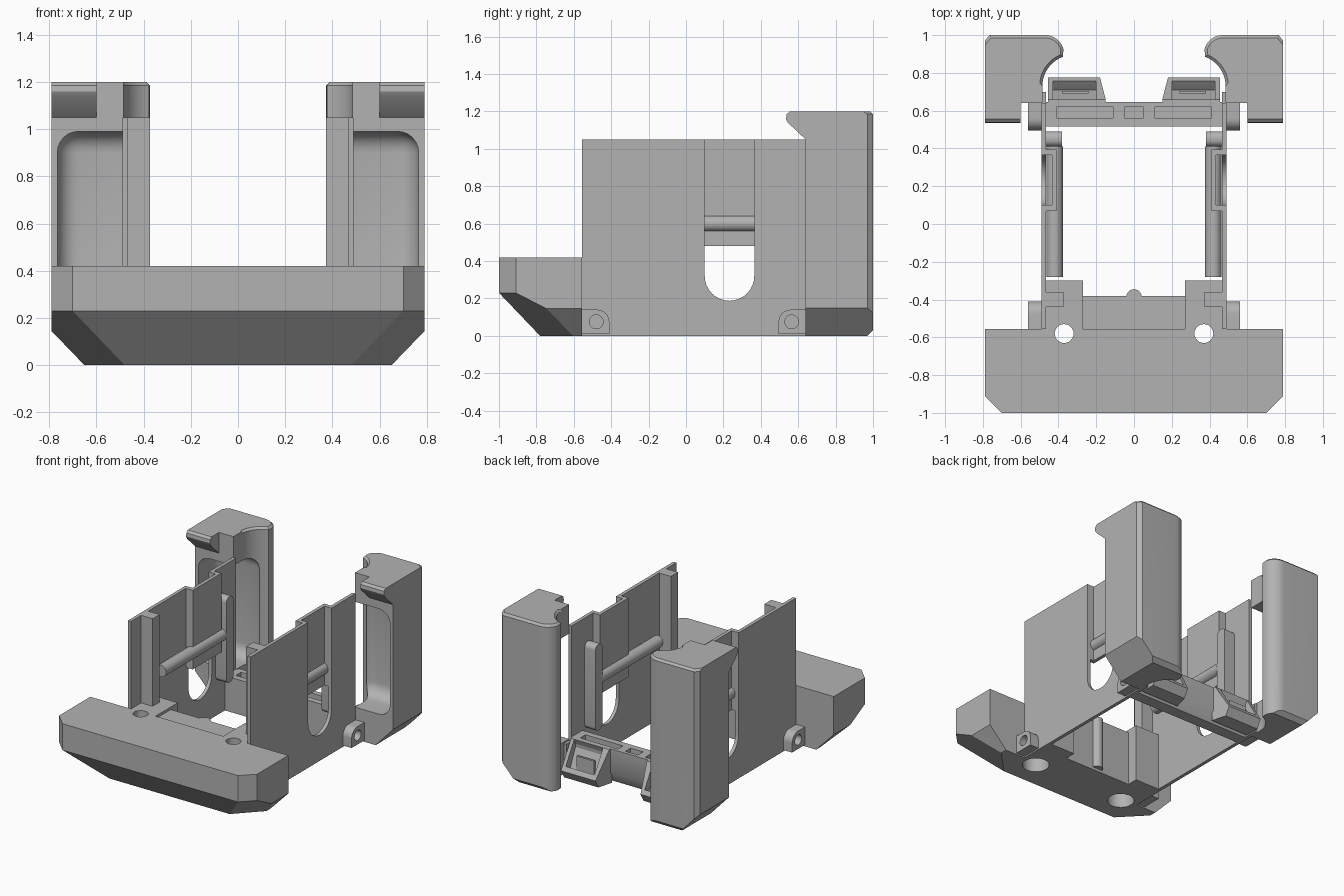
import bpy, bmesh
from math import sin, cos, radians
from mathutils import Vector

start = bpy.data.objects.get("Cube")
if start:
    bpy.data.objects.remove(start, do_unlink=True)

grey = bpy.data.materials.new("plain grey")
grey.use_nodes = True
tone = (0.45, 0.45, 0.45, 1)
grey.diffuse_color = tone
grey.node_tree.nodes["Principled BSDF"].inputs["Base Color"].default_value = tone
parts = []


def finish(name, bm, mirror=False):
    bmesh.ops.recalc_face_normals(bm, faces=bm.faces)
    mesh = bpy.data.meshes.new(name)
    bm.to_mesh(mesh)
    bm.free()
    mesh.materials.append(grey)
    obj = bpy.data.objects.new(name, mesh)
    bpy.context.collection.objects.link(obj)
    parts.append(obj)
    if mirror:
        mirrored(obj)
    return obj


def mirrored(obj):
    obj.modifiers.new("Mirror", "MIRROR").use_axis[0] = True


def prism_bm(points, axis, lo, hi):
    # closed profile swept along an axis
    bm = bmesh.new()
    place = {"x": lambda a, b, h: (h, a, b), "y": lambda a, b, h: (a, h, b),
             "z": lambda a, b, h: (a, b, h)}[axis]
    face = bm.faces.new([bm.verts.new(place(a, b, lo)) for a, b in points])
    new = bmesh.ops.extrude_face_region(bm, geom=[face])["geom"]
    shift = Vector(place(0, 0, hi - lo))
    bmesh.ops.translate(bm, vec=shift, verts=[g for g in new if isinstance(g, bmesh.types.BMVert)])
    return bm


def prism(name, points, axis, lo, hi, mirror=False):
    return finish(name, prism_bm(points, axis, lo, hi), mirror)


def box(name, x, y, z, mirror=False):
    return prism(name, [(x[0], y[0]), (x[1], y[0]), (x[1], y[1]), (x[0], y[1])], "z", *z, mirror)


def arc(cx, cy, r, a0, a1, n=16):
    angles = [radians(a0 + (a1 - a0) * i / n) for i in range(n + 1)]
    return [(cx + r * cos(a), cy + r * sin(a)) for a in angles]


def disc(cx, cy, r):
    return arc(cx, cy, r, 0, 345, 23)


def rounded_box(name, x, y, z, r, mirror=False, edges=lambda e: True):
    obj = box(name, x, y, z)
    bm = bmesh.new()
    bm.from_mesh(obj.data)
    bmesh.ops.bevel(bm, geom=[e for e in bm.edges if edges(e)], offset=r, segments=6,
                    profile=0.5, affect="EDGES")
    bm.to_mesh(obj.data)
    bm.free()
    if mirror:
        mirrored(obj)
    return obj


def cut(obj, cutter):
    # subtract the cutter, then discard it
    mod = obj.modifiers.new("Cut", "BOOLEAN")
    mod.operation, mod.solver, mod.object = "DIFFERENCE", "EXACT", cutter
    bpy.context.view_layer.update()
    deps = bpy.context.evaluated_depsgraph_get()
    mesh = bpy.data.meshes.new_from_object(obj.evaluated_get(deps))
    obj.modifiers.clear()
    obj.data = mesh
    parts.remove(cutter)
    bpy.data.objects.remove(cutter, do_unlink=True)


# Front bumper: chamfered hull with counterbored holes
corners = [(.79, -.555, .42), (.79, -.91, .42), (.70, -1, .42), (.79, -.91, .23), (.70, -1, .23),
           (.79, -.745, .145), (.79, -.555, .145), (.65, -.555, 0), (.65, -.604, 0), (.48, -.78, 0)]
bm = bmesh.new()
for x, y, z in corners:
    for side in (1, -1):
        bm.verts.new((x * side, y, z))
bmesh.ops.convex_hull(bm, input=bm.verts)
bmesh.ops.dissolve_limit(bm, angle_limit=radians(1), verts=bm.verts, edges=bm.edges)
bumper = finish("front_bumper", bm)

# Low corner blocks and cross wall behind the bumper
block = box("front_corner_block", (.27, .466), (-.60, -.30), (0, .419))
wall = box("front_cross_wall", (-.28, .28), (-.60, -.38), (0, .4))
prism("cross_wall_bump", disc(0, -.385, .04), "z", .02, .4)
for side in (1, -1):
    cut(bumper, prism("bolt_hole", disc(.37 * side, -.58, .05), "z", -.1, .6))
    cut(bumper, prism("bolt_counterbore", disc(.37 * side, -.58, .09), "z", -.1, .2))
    cut(wall, prism("bolt_clearance", disc(.37 * side, -.58, .09), "z", -.1, .6))
cut(block, prism("bolt_hole", disc(.37, -.58, .05), "z", -.1, .6))
cut(block, prism("bolt_counterbore", disc(.37, -.58, .09), "z", -.1, .2))
mirrored(block)

# Side walls with a U slot open at the top
outline = [(-.555, 0), (.70, 0), (.70, .22), (.64, .22), (.64, 1.05), (.365, 1.05)]
outline += arc(.2325, .32, .1325, 0, -180) + [(.10, 1.05), (-.555, 1.05)]
prism("side_wall", outline, "x", .465, .49, True)
box("slot_panel", (.41, .435), (.07, .395), (.48, 1.05), True)
for y0, y1 in ((.07, .10), (.365, .395)):
    box("slot_jamb", (.43, .47), (y0, y1), (.48, 1.05), True)
box("front_column", (.373, .466), (-.44, -.36), (.3, 1.05), True)

# Inner rod and upright strip
prism("side_rod", disc(.42, .6, .043), "y", -.28, .41, True)
rounded_box("upright_strip", (.38, .47), (.41, .49), (.25, .87), .035, True,
            lambda e: abs(e.verts[0].co.x - e.verts[1].co.x) > .05)

# Rear pillars: scooped plan, hollow, sloped foot
plan = [(.79, .64), (.79, .97), (.765, 1)] + arc(.47, .90, .1, 90, 165, 8)
plan += arc(.32, .73, .165, 70, 0, 12) + [(.485, .64)]
bm = prism_bm(plan, "z", 0, 1.2)
top_rim = [e for e in bm.edges if all(v.co.z > 1.19 and v.co.y > .65 for v in e.verts)]
bmesh.ops.bevel(bm, geom=top_rim, offset=.015, segments=1, affect="EDGES")
for point, normal in (((.79, .8, .15), (.15, 0, -.14)), ((.6, 1, .03), (0, 1, -1))):
    res = bmesh.ops.bisect_plane(bm, geom=bm.verts[:] + bm.edges[:] + bm.faces[:],
                                 plane_co=point, plane_no=normal, clear_outer=True)
    rim = [g for g in res["geom_cut"] if isinstance(g, bmesh.types.BMEdge)]
    bmesh.ops.holes_fill(bm, edges=rim)
pillar = finish("rear_pillar", bm)
cut(pillar, rounded_box("pillar_pocket", (.40, .765), (.45, .88), (.23, .99), .09))
mirrored(pillar)
hook = [(.645, 1.045), (.545, 1.14), (.535, 1.16), (.538, 1.185), (.555, 1.2), (.66, 1.2), (.66, 1.045)]
prism("pillar_hook", hook, "x", .60, .789, True)

# Rear crossbar with a top groove
bar = prism("rear_crossbar", [(.515, 0), (.515, .25), (.645, .25), (.645, .08), (.60, 0)], "x", -.466, .466)
for x0, x1 in ((-.41, -.11), (-.05, .05), (.11, .41)):
    cut(bar, box("groove", (x0, x1), (.56, .62), (.19, .4)))

# Angled rear sockets with stepped openings
shape = [(.63, 0), (.63, .25), (.66, .25), (.775, .06), (.74, 0)]
socket = prism("rear_socket", shape, "x", .15, .455)
bm = bmesh.new()
bm.from_mesh(socket.data)
for v in bm.verts:
    if v.co.x < .3 and v.co.y > .7:
        v.co.x += .03
bm.to_mesh(socket.data)
bm.free()
slant = [(.668, .27), (.64, .20), (.71, .05), (.755, .09), (.80, .12)]
cut(socket, prism("socket_opening", slant, "x", .20, .43))
mirrored(socket)
box("socket_divider", (.24, .38), (.69, .705), (.05, .16), True)

# Screw bosses at both ends of the walls
for name, edge, way in (("front_boss", -.555, 1), ("rear_boss", .64, -1)):
    pts = [(0, .01), (.145, .01)] + arc(.08, .075, .065, 0, 90, 8) + [(0, .14)]
    boss = prism(name, [(edge + way * a, b) for a, b in pts], "x", .48, .56)
    cut(boss, prism("screw_hole", disc(edge + way * .075, .075, .037), "x", .50, .6))
    mirrored(boss)

# Smooth round faces, keep hard edges
bpy.ops.object.select_all(action="DESELECT")
for obj in parts:
    obj.select_set(True)
bpy.context.view_layer.objects.active = bumper
bpy.ops.object.shade_smooth_by_angle(angle=radians(30))
